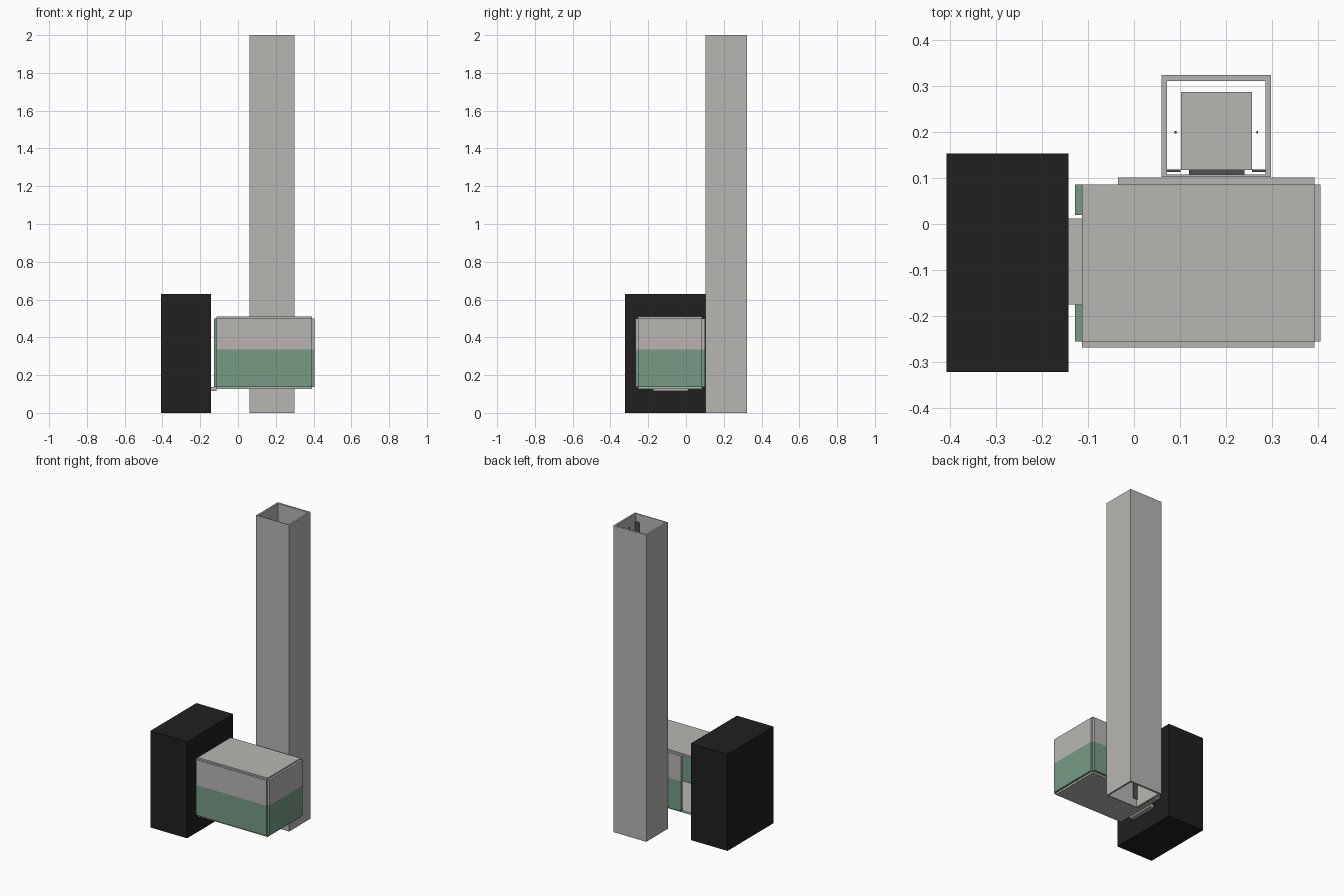
import bpy
import bmesh
from mathutils import Vector

cube = bpy.data.objects.get("Cube")
if cube:
    bpy.data.objects.remove(cube, do_unlink=True)


def material(name, colour):
    m = bpy.data.materials.new(name)
    m.use_nodes = True
    m.diffuse_color = (*colour, 1)
    m.node_tree.nodes["Principled BSDF"].inputs["Base Color"].default_value = (*colour, 1)
    return m


GREY = material("warm grey", (0.48, 0.47, 0.45))
GREEN = material("sage green", (0.18, 0.33, 0.235))
BLACK = material("near black", (0.014, 0.014, 0.014))
DARK = material("dark steel", (0.08, 0.08, 0.08))
BAND = 0.335


def box(name, xs, ys, zs, mat=GREY, two_tone=False):
    """Box between limits; two-tone boxes are green below the band height."""
    bm = bmesh.new()
    bmesh.ops.create_cube(bm, size=1)
    low = Vector((xs[0], ys[0], zs[0]))
    size = Vector((xs[1], ys[1], zs[1])) - low
    for v in bm.verts:
        v.co = Vector([low[i] + (v.co[i] + 0.5) * size[i] for i in range(3)])
    if two_tone:
        bmesh.ops.bisect_plane(bm, geom=bm.verts[:] + bm.edges[:] + bm.faces[:],
                               plane_co=(0, 0, BAND), plane_no=(0, 0, 1))
        for f in bm.faces:
            f.material_index = int(f.calc_center_median().z < BAND)
    mesh = bpy.data.meshes.new(name)
    bm.to_mesh(mesh)
    bm.free()
    mesh.materials.append(mat)
    if two_tone:
        mesh.materials.append(GREEN)
    ob = bpy.data.objects.new(name, mesh)
    bpy.context.collection.objects.link(ob)
    return ob


def tube(name, outer, inner, height):
    """Open rectangular shaft made from an outer and an inner outline."""
    bm = bmesh.new()
    rings = []
    for x0, x1, y0, y1 in (outer, inner):
        for z in (0, height):
            rings.append([bm.verts.new(p) for p in
                          ((x0, y0, z), (x1, y0, z), (x1, y1, z), (x0, y1, z))])
    ob, ot, ib, it = rings
    for a, b in ((ob, ot), (ot, it), (it, ib), (ib, ob)):
        for i in range(4):
            j = (i + 1) % 4
            bm.faces.new((a[i], a[j], b[j], b[i]))
    bmesh.ops.recalc_face_normals(bm, faces=bm.faces)
    mesh = bpy.data.meshes.new(name)
    bm.to_mesh(mesh)
    bm.free()
    mesh.materials.append(GREY)
    bpy.context.collection.objects.link(bpy.data.objects.new(name, mesh))


# Tall hollow shaft and the fittings inside it
tube("shaft", (0.06, 0.298, 0.102, 0.324), (0.072, 0.286, 0.108, 0.311), 2)
box("inner_block", (0.102, 0.257), (0.117, 0.287), (0.15, 0.45))
box("block_mount", (0.12, 0.24), (0.108, 0.117), (0.2, 0.4), DARK)
for side, rail_x, rod_x in (("right", 0.072, 0.09), ("left", 0.257, 0.268)):
    box(side + "_rail", (rail_x, rail_x + 0.029), (0.113, 0.118), (0.05, 1.95), DARK)
    box(side + "_rod", (rod_x - 0.002, rod_x + 0.002), (0.197, 0.202), (0.1, 1.95), DARK)

# Cabin made of separate panels
WALL = (0.138, 0.5)
FLOOR_X, FLOOR_Y = (-0.113, 0.392), (-0.255, 0.086)
box("cabin_roof", FLOOR_X, FLOOR_Y, (0.498, 0.51))
box("cabin_floor", FLOOR_X, FLOOR_Y, (0.126, 0.138))
box("cabin_front", FLOOR_X, (-0.268, -0.255), WALL, two_tone=True)
box("cabin_left", (0.392, 0.405), FLOOR_Y, WALL, two_tone=True)
box("cabin_back", (-0.035, 0.392), (0.086, 0.101), WALL, two_tone=True)

# Strips beside the doorway, with the sill bridging to the solid block
box("doorway_front_strip", (-0.128, -0.113), (-0.255, -0.175), WALL, GREEN)
box("doorway_back_strip", (-0.128, -0.113), (0.02, 0.086), WALL, GREEN)
box("door_sill", (-0.142, -0.113), (-0.175, 0.012), (0.115, 0.138))
box("landing_block", (-0.407, -0.142), (-0.322, 0.153), (0, 0.63), BLACK)
